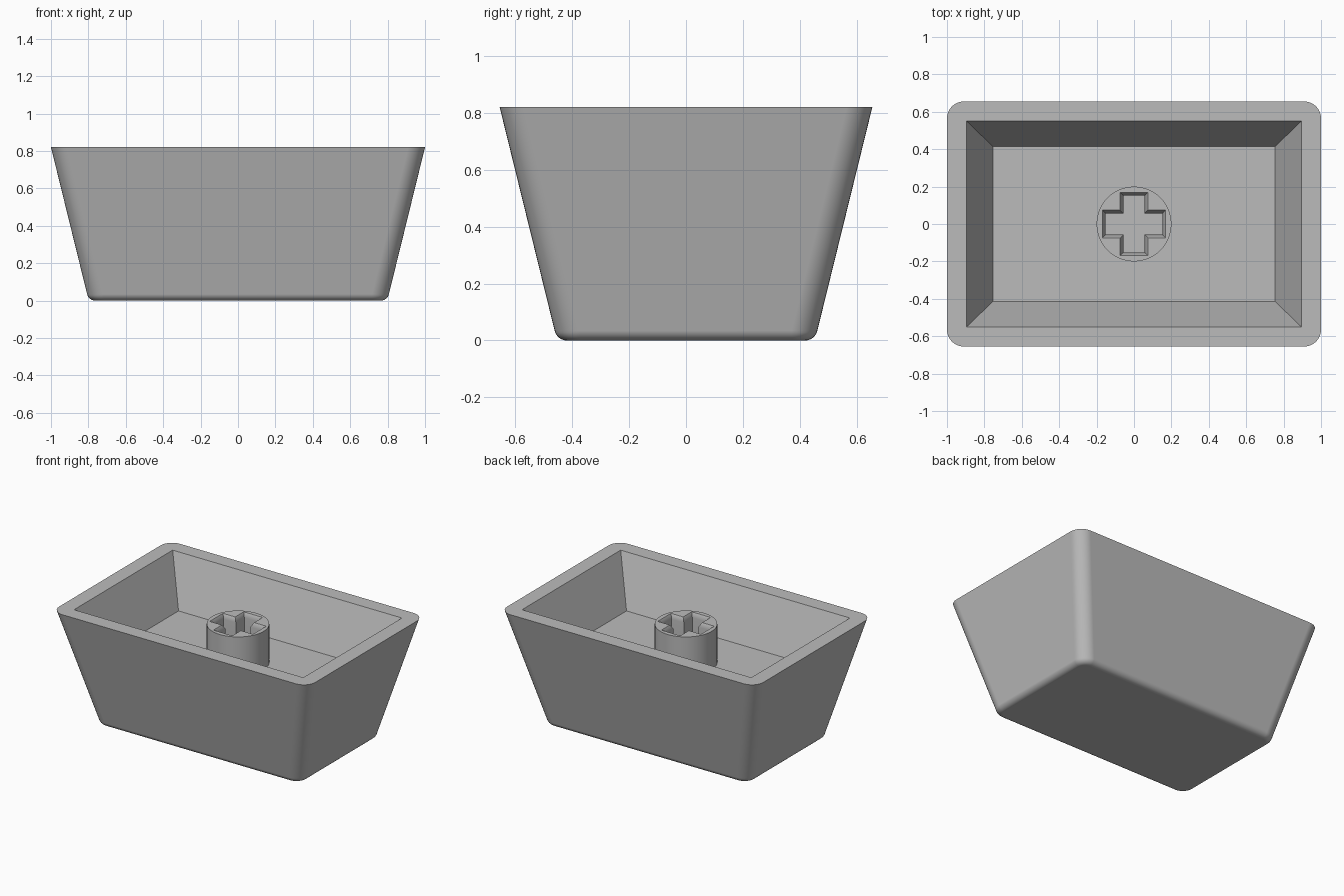
import bpy, bmesh
from math import cos, sin, pi, atan

if "Cube" in bpy.data.objects:
    bpy.data.objects.remove(bpy.data.objects["Cube"])

HEIGHT, FLOOR, STEM_TOP = 0.82, 0.48, 0.75
SLOPE = 0.246          # outward flare of the outer walls
CORNER, FILLET = 0.09, 0.045
ARC = 8                # segments per rounded corner

grey = bpy.data.materials.new("plain grey")
grey.use_nodes = True
grey.diffuse_color = (0.5, 0.5, 0.5, 1)
grey.node_tree.nodes["Principled BSDF"].inputs["Base Color"].default_value = grey.diffuse_color


def rounded_rect(hx, hy, r):
    """Counter-clockwise outline, ARC + 1 points per corner."""
    pts = []
    for k, (sx, sy) in enumerate([(1, 1), (-1, 1), (-1, -1), (1, -1)]):
        for i in range(ARC + 1):
            a = (k + i / ARC) * pi / 2
            pts.append((sx * (hx - r) + r * cos(a), sy * (hy - r) + r * sin(a)))
    return pts


def rect(hx, hy):
    return [(hx, hy), (-hx, hy), (-hx, -hy), (hx, -hy)]


def cross(length, width):
    """Plus-shaped outline, one quarter turned four times."""
    pts, quarter = [], [(length, -width), (length, width), (width, width)]
    for _ in range(4):
        pts += quarter
        quarter = [(-y, x) for x, y in quarter]
    return pts


def ring(bm, pts, z):
    return [bm.verts.new((x, y, z)) for x, y in pts]


def loft(bm, a, b):
    n = len(a)
    for i in range(n):
        j = (i + 1) % n
        bm.faces.new((a[i], a[j], b[j], b[i]))


def finish(bm, name):
    bmesh.ops.recalc_face_normals(bm, faces=bm.faces)
    mesh = bpy.data.meshes.new(name)
    bm.to_mesh(mesh)
    bm.free()
    mesh.materials.append(grey)
    ob = bpy.data.objects.new(name, mesh)
    bpy.context.collection.objects.link(ob)
    bpy.ops.object.select_all(action='DESELECT')
    ob.select_set(True)
    bpy.context.view_layer.objects.active = ob
    bpy.ops.object.shade_smooth_by_angle()
    weighted = ob.modifiers.new("Weighted Normal", 'WEIGHTED_NORMAL')
    weighted.keep_sharp = True
    return ob


# Flared outer shell with a filleted base
bm = bmesh.new()
tilt = atan(SLOPE)
rings = []
for i in range(ARC + 1):
    a = pi / 2 + (tilt - pi / 2) * i / ARC
    z = FILLET * (1 - sin(a))
    wall = SLOPE * (HEIGHT - FILLET * (1 - sin(tilt)))
    inset = FILLET * (cos(tilt) - cos(a))
    rings.append(ring(bm, rounded_rect(1 - wall - inset, 0.655 - wall - inset, CORNER - inset), z))
rings.append(ring(bm, rounded_rect(1, 0.655, CORNER), HEIGHT))
bm.faces.new(rings[0])
for low, high in zip(rings, rings[1:]):
    loft(bm, low, high)

# Flat rim joining the rounded outline to the square-cornered cavity
outer = rings[-1]
mouth = ring(bm, rect(0.895, 0.55), HEIGHT)
for i in range(len(outer)):
    j = (i + 1) % len(outer)
    k, m = i // (ARC + 1), j // (ARC + 1)
    corners = [mouth[k]] if k == m else [mouth[m], mouth[k]]
    bm.faces.new([outer[i], outer[j]] + corners)

# Tapered cavity
base = ring(bm, rect(0.755, 0.415), FLOOR)
loft(bm, mouth, base)
bm.faces.new(base)
finish(bm, "cap_shell")

# Round stem with a chamfered cross socket
bm = bmesh.new()
circle = [(0.2 * cos(2 * pi * i / 64), 0.2 * sin(2 * pi * i / 64)) for i in range(64)]
foot, top = ring(bm, circle, FLOOR), ring(bm, circle, STEM_TOP)
loft(bm, foot, top)
lip = ring(bm, cross(0.169, 0.074), STEM_TOP)
throat = ring(bm, cross(0.152, 0.057), STEM_TOP - 0.03)
bottom = ring(bm, cross(0.152, 0.057), FLOOR + 0.002)
loft(bm, lip, throat)
loft(bm, throat, bottom)
bm.faces.new(bottom)
edges = [bm.edges.get((r[i - 1], r[i])) for r in (top, lip) for i in range(len(r))]
bmesh.ops.triangle_fill(bm, edges=edges, use_beauty=True, normal=(0, 0, 1))
finish(bm, "stem")
